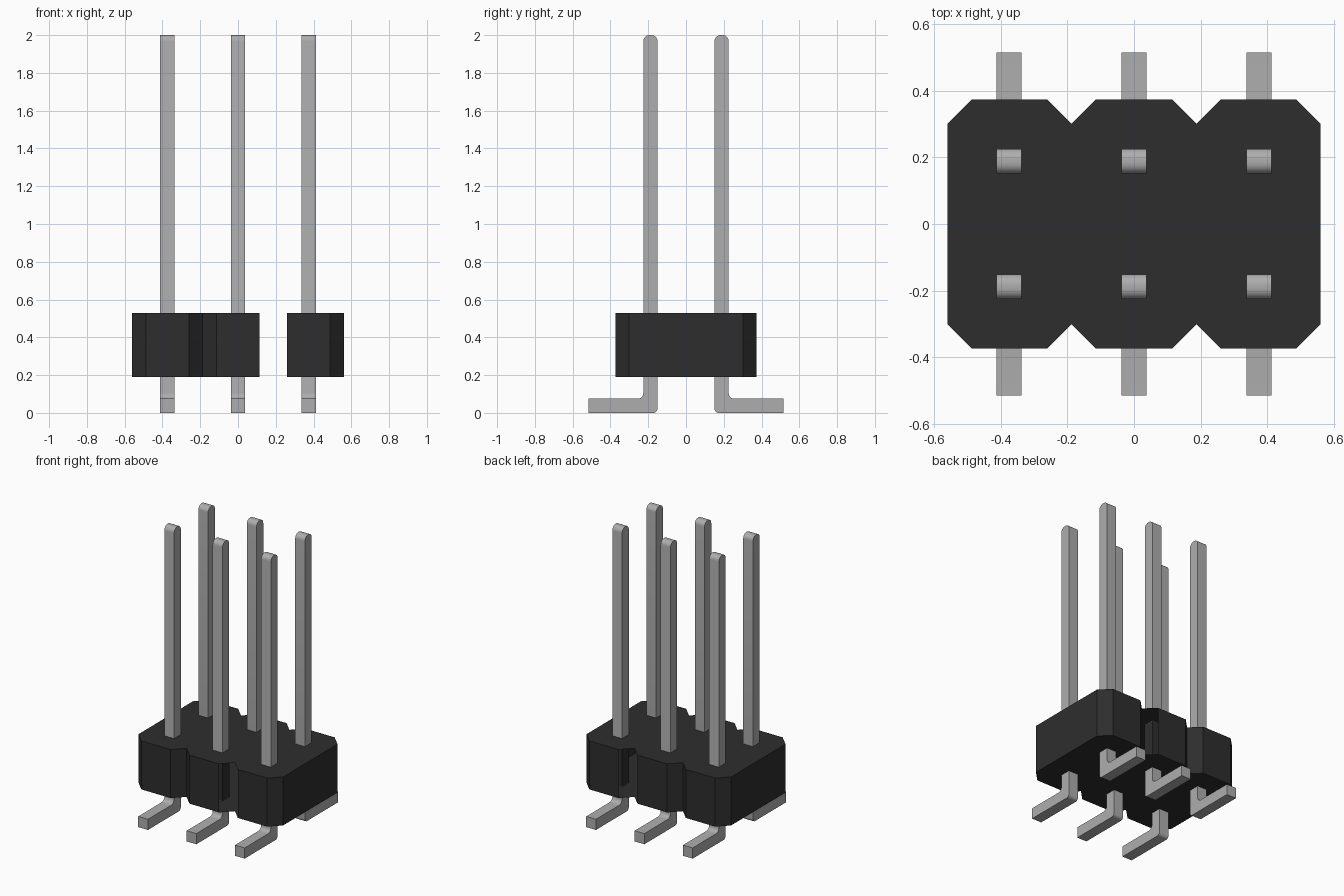
import bpy, bmesh, math
from mathutils import Vector

if "Cube" in bpy.data.objects:
    bpy.data.objects.remove(bpy.data.objects["Cube"], do_unlink=True)


def material(name, rgb, metallic=0.0):
    m = bpy.data.materials.new(name)
    m.use_nodes = True
    m.diffuse_color = (*rgb, 1)
    m.node_tree.nodes["Principled BSDF"].inputs["Base Color"].default_value = (*rgb, 1)
    return m


BLACK = material("black plastic", (0.027, 0.027, 0.027))
METAL = material("pin metal", (0.42, 0.42, 0.42))

PITCH, ROW = 0.375, 0.1885        # pin spacing along x, row offset along y
HALF = 0.0375                     # half thickness of a pin
Z0, Z1 = 0.19, 0.53               # bottom and top of the housing


def finish(bm, name, mat, smooth=False):
    me = bpy.data.meshes.new(name)
    bm.to_mesh(me)
    bm.free()
    ob = bpy.data.objects.new(name, me)
    bpy.context.collection.objects.link(ob)
    me.materials.append(mat)
    if smooth:
        bpy.ops.object.select_all(action="DESELECT")
        ob.select_set(True)
        bpy.context.view_layer.objects.active = ob
        bpy.ops.object.shade_smooth_by_angle(angle=math.radians(35))
    return ob


def prism(loop, axis, lo, hi, skip=()):
    """Extrude a closed 2D loop along x or z, leaving out the side faces in skip."""
    bm = bmesh.new()
    place = (lambda p, t: (t, p[0], p[1])) if axis == "x" else (lambda p, t: (p[0], p[1], t))
    a = [bm.verts.new(place(p, lo)) for p in loop]
    b = [bm.verts.new(place(p, hi)) for p in loop]
    bm.faces.new(a[::-1])
    bm.faces.new(b)
    n = len(loop)
    for i in range(n):
        if i not in skip:
            j = (i + 1) % n
            bm.faces.new((a[i], a[j], b[j], b[i]))
    return bm


def rounded(corners, steps=6):
    """Round each (y, z, radius) right-angle corner of a loop."""
    out = []
    for i, (y, z, r) in enumerate(corners):
        p = Vector((y, z))
        if r == 0:
            out.append(p)
            continue
        u = (Vector(corners[i - 1][:2]) - p).normalized()
        v = (Vector(corners[(i + 1) % len(corners)][:2]) - p).normalized()
        for k in range(steps + 1):
            t = math.pi / 2 * k / steps
            out.append(p + u * r * (1 - math.sin(t)) + v * r * (1 - math.cos(t)))
    return out


# Housing: three chamfered cells, open at one pair of notches
CH, Y, XE = 0.0725, 0.3735, 0.56
N = PITCH / 2
front = [(-XE, -Y + CH), (-XE + CH, -Y), (-N - CH, -Y), (-N, -Y + CH), (-N + CH, -Y),
         (N - CH, -Y), (N, -Y + CH), (N + CH, -Y), (XE - CH, -Y), (XE, -Y + CH)]
outline = front + [(x, -y) for x, y in reversed(front)]
finish(prism(outline, "z", Z0, Z1, skip=(5, 6, 12, 13)), "housing", BLACK)

# L-shaped pin side profile, foot pointing to +y
i, o = ROW - HALF, ROW + HALF
profile = rounded([(i, 0, 0.022), (0.515, 0, 0), (0.515, 0.075, 0), (o, 0.075, 0.03),
                   (o, 2, 0.032), (i, 2, 0.032)])

for side, row in ((1, "back"), (-1, "front")):
    for col, place in ((-1, "right"), (0, "middle"), (1, "left")):
        x = col * PITCH
        loop = profile if side > 0 else [(-y, z) for y, z in reversed(profile)]
        finish(prism(loop, "x", x - HALF, x + HALF), f"{row}_{place}_pin", METAL, True)
        # Plastic sleeve around the pin inside the housing
        s, cy = HALF + 0.002, side * ROW
        square = [(x - s, cy - s), (x + s, cy - s), (x + s, cy + s), (x - s, cy + s)]
        finish(prism(square, "z", Z0 + 0.004, Z1 - 0.004), f"{row}_{place}_sleeve", BLACK)
